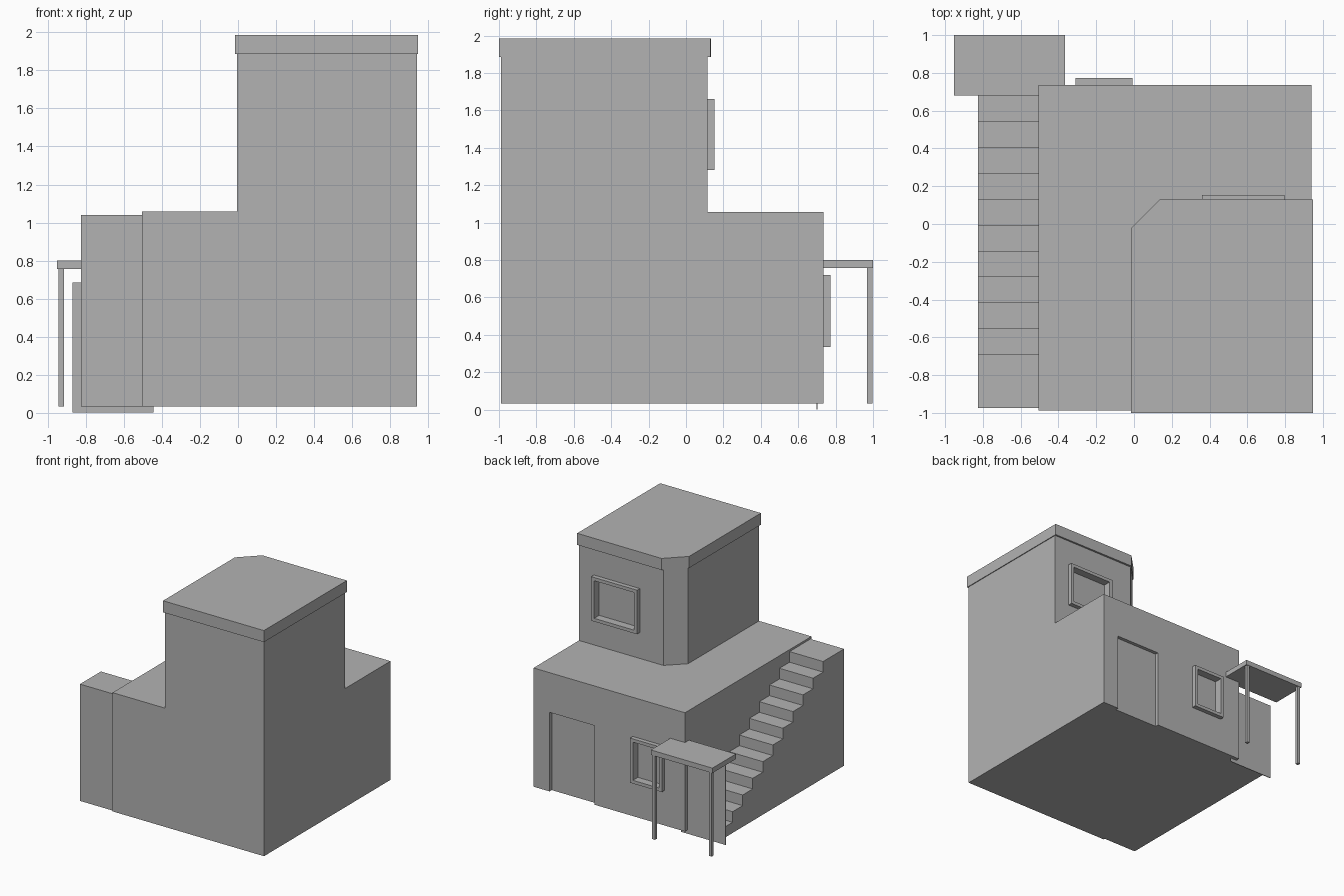
import bpy, bmesh

if "Cube" in bpy.data.objects:
    bpy.data.objects.remove(bpy.data.objects["Cube"])

grey = bpy.data.materials.new("plain_grey")
grey.diffuse_color = (0.448, 0.448, 0.448, 1)
grey.use_nodes = True
grey.node_tree.nodes["Principled BSDF"].inputs["Base Color"].default_value = grey.diffuse_color


def prism(name, outline, axis, lo, hi):
    """Extrude a 2D outline along axis: 'z' takes (x, y), 'x' takes (y, z), 'y' takes (x, z)."""
    place = {"z": lambda p, h: (p[0], p[1], h),
             "x": lambda p, h: (h, p[0], p[1]),
             "y": lambda p, h: (p[0], h, p[1])}[axis]
    bm = bmesh.new()
    a = [bm.verts.new(place(p, lo)) for p in outline]
    b = [bm.verts.new(place(p, hi)) for p in outline]
    bm.faces.new(a)
    bm.faces.new(b)
    n = len(a)
    for i in range(n):
        bm.faces.new((a[i], a[(i + 1) % n], b[(i + 1) % n], b[i]))
    bmesh.ops.recalc_face_normals(bm, faces=bm.faces)
    mesh = bpy.data.meshes.new(name)
    bm.to_mesh(mesh)
    bm.free()
    mesh.materials.append(grey)
    ob = bpy.data.objects.new(name, mesh)
    bpy.context.collection.objects.link(ob)
    return ob


def box(name, x0, x1, y0, y1, z0, z1):
    return prism(name, [(x0, y0), (x1, y0), (x1, y1), (x0, y1)], "z", z0, z1)


def cut(target, name, *bounds):
    """Subtract a hidden box from the target."""
    cutter = box(name, *bounds)
    cutter.hide_render = True
    cutter.hide_viewport = True
    mod = target.modifiers.new(name, "BOOLEAN")
    mod.operation = "DIFFERENCE"
    mod.solver = "EXACT"
    mod.object = cutter


def window(name, wall, x0, x1, wall_y, z0, z1, bar=0.028, out=0.038, recess=0.03):
    """Recess the wall and put a projecting frame around the opening."""
    ix0, ix1, iz0, iz1 = x0 + bar, x1 - bar, z0 + bar, z1 - bar
    cut(wall, name + "_cutter", ix0, ix1, wall_y - recess, wall_y + 0.1, iz0, iz1)
    y1 = wall_y + out
    box(name + "_frame_left", x0, ix0, wall_y, y1, z0, z1)
    box(name + "_frame_right", ix1, x1, wall_y, y1, z0, z1)
    box(name + "_frame_sill", ix0, ix1, wall_y, y1, z0, iz0)
    box(name + "_frame_head", ix0, ix1, wall_y, y1, iz1, z1)


BASE, FLOOR2, EAVE, TOP = 0.033, 1.057, 1.885, 1.985
FRONT, BACK, UPPER_BACK = -0.988, 0.735, 0.115

# Ground floor with recessed doorway
ground = box("ground_floor", -0.505, 0.94, FRONT, BACK, BASE, FLOOR2)
cut(ground, "doorway_cutter", 0.36, 0.787, BACK - 0.03, BACK + 0.1, -0.1, 0.715)
window("lower_window", ground, -0.31, -0.007, BACK, 0.335, 0.72)

# Upper floor with one chamfered corner
upper = prism("upper_floor", [(-0.005, FRONT), (0.94, FRONT), (0.94, UPPER_BACK),
                              (0.135, UPPER_BACK), (-0.005, -0.022)], "z", FLOOR2, EAVE)
window("upper_window", upper, 0.36, 0.797, UPPER_BACK, 1.28, 1.66)

# Roof slab
prism("roof_slab", [(-0.015, -1.0), (0.947, -1.0), (0.947, 0.13),
                    (0.14, 0.133), (-0.015, -0.022)], "z", EAVE, TOP)

# Solid outside staircase, rising towards the front
STEPS, STAIR_TOP, PITCH = 11, 1.04, 0.137
rise = (STAIR_TOP - BASE) / STEPS
profile = [(-0.975, BASE), (0.68, BASE)]
for i in range(STEPS):
    y, z = 0.68 - i * PITCH, BASE + (i + 1) * rise
    profile.append((y, z))
    profile.append((y - PITCH if i < STEPS - 1 else -0.975, z))
prism("staircase", profile, "x", -0.825, -0.505)

# Thin door at the foot of the stairs
box("stair_door", -0.87, -0.445, 0.697, 0.703, 0.002, 0.685)

# Canopy on two posts
box("canopy", -0.952, -0.365, 0.68, 1.0, 0.757, 0.8)
for side, x in (("left", -0.942), ("right", -0.402)):
    box("canopy_post_" + side, x, x + 0.027, 0.968, 0.996, BASE, 0.757)
